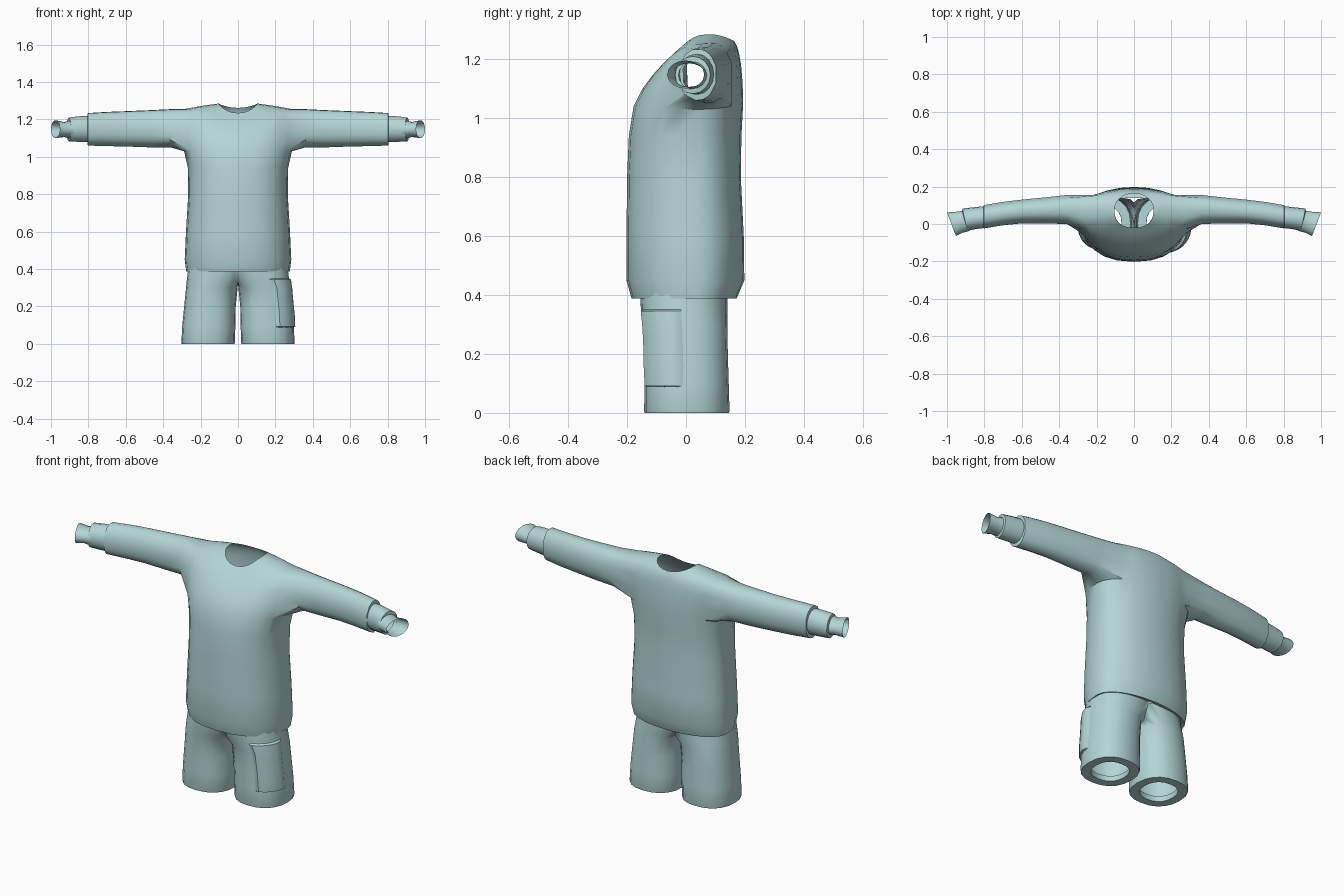
import bpy, bmesh, math

cube = bpy.data.objects.get("Cube")
if cube:
    bpy.data.objects.remove(cube)

cloth = bpy.data.materials.new("pale_teal_cloth")
cloth.use_nodes = True
colour = (0.46, 0.67, 0.67, 1)
cloth.diffuse_color = colour
cloth.node_tree.nodes["Principled BSDF"].inputs["Base Color"].default_value = colour


def power(v, e):
    return math.copysign(abs(v) ** e, v)


def loft(bm, rings, closed=True):
    """Skin consecutive rings of vertices with quads."""
    for low, high in zip(rings, rings[1:]):
        n = len(low)
        for i in range(n if closed else n - 1):
            j = (i + 1) % n
            bm.faces.new((low[i], low[j], high[j], high[i]))


def finish(bm, name, mirrored=True, angle=40):
    mesh = bpy.data.meshes.new(name)
    bm.to_mesh(mesh)
    bm.free()
    ob = bpy.data.objects.new(name, mesh)
    bpy.context.collection.objects.link(ob)
    mesh.materials.append(cloth)
    bpy.ops.object.select_all(action='DESELECT')
    bpy.context.view_layer.objects.active = ob
    ob.select_set(True)
    bpy.ops.object.shade_smooth_by_angle(angle=math.radians(angle))
    if mirrored:
        mod = ob.modifiers.new("mirror", 'MIRROR')
        mod.use_clip = True
        mod.merge_threshold = 0.002
    return ob


# Shirt body, left half: half width, side y, front y, back y, z at front, side, back
BODY = [
    (.25, .04, -.15, .14, .40, .40, .40),
    (.277, .04, -.185, .172, .388, .388, .388),
    (.285, .04, -.202, .198, .45, .45, .45),
    (.278, .04, -.202, .196, .6, .6, .6),
    (.266, .04, -.2, .186, .8, .8, .8),
    (.268, .045, -.194, .188, .94, .94, .94),
    (.288, .05, -.178, .194, 1.04, 1.03, 1.05),
    (.302, .06, -.148, .192, 1.1, 1.1, 1.12),
    (.304, .07, -.11, .187, 1.15, 1.19, 1.18),
    (.28, .08, -.075, .18, 1.188, 1.257, 1.22),
    (.19, .08, -.046, .173, 1.214, 1.273, 1.245),
    (.105, .075, -.02, .163, 1.235, 1.285, 1.262),
]
HALF = 12
ARM_COLS, ARM_ROWS = (4, 9), (6, 9)


def body_ring(bm, w, side, front, back, zf, zs, zb):
    ring = []
    for i in range(HALF + 1):
        a = math.pi * (i / HALF - 0.5)
        c, s = math.cos(a), math.sin(a)
        e = 2 / 2.35 if s < 0 else 2 / 2.1
        depth, z_end = (side - front, zf) if s < 0 else (back - side, zb)
        x = 0 if i in (0, HALF) else w * power(c, e)
        ring.append(bm.verts.new((x, side + depth * power(s, e),
                                  zs * c * c + z_end * s * s)))
    return ring


def arm_ring(bm, angles, x, y0, y1, z0, z1, slant=0):
    return [bm.verts.new((x + slant * math.cos(a),
                          (y0 + y1) / 2 + (y1 - y0) / 2 * math.cos(a),
                          (z0 + z1) / 2 + (z1 - z0) / 2 * math.sin(a))) for a in angles]


bm = bmesh.new()
rows = [body_ring(bm, *r) for r in BODY]
(c0, c1), (r0, r1) = ARM_COLS, ARM_ROWS
for r in range(len(rows) - 1):
    for c in range(HALF):
        if not (r0 <= r < r1 and c0 <= c < c1):
            bm.faces.new((rows[r][c], rows[r][c + 1], rows[r + 1][c + 1], rows[r + 1][c]))

# Sleeve grows out of the armhole: x, y range, z range
SLEEVE = [
    (.36, -.005, .16, 1.05, 1.257),
    (.46, 0, .148, 1.05, 1.252),
    (.6, 0, .134, 1.055, 1.246),
    (.7, -.01, .122, 1.057, 1.242),
    (.803, -.027, .105, 1.06, 1.236),
    (.806, -.012, .088, 1.085, 1.212),
]
hole = [rows[r0][c] for c in range(c0, c1)] + [rows[r][c1] for r in range(r0, r1)]
hole += [rows[r1][c] for c in range(c1, c0, -1)] + [rows[r][c0] for r in range(r1, r0, -1)]
angles = [math.atan2((v.co.z - 1.148) / .11, (v.co.y - .06) / .1) for v in hole]
loft(bm, [hole] + [arm_ring(bm, angles, *s) for s in SLEEVE])
finish(bm, "shirt")

# Ribbed cuff and the slanted under-sleeve end
round_angles = [2 * math.pi * i / 16 for i in range(16)]
CUFFS = {
    "cuffs": [(.79, -.02, .096, 1.08, 1.219), (.85, -.028, .09, 1.08, 1.217),
              (.905, -.037, .083, 1.083, 1.21, .012), (.907, -.025, .07, 1.1, 1.192, .012)],
    "under_sleeves": [(.89, -.037, .074, 1.095, 1.197, .012),
                      (.93, -.046, .066, 1.106, 1.186, .016),
                      (.976, -.064, .062, 1.1, 1.196, .024)],
}
for name, stations in CUFFS.items():
    bm = bmesh.new()
    loft(bm, [arm_ring(bm, round_angles, *s) for s in stations])
    finish(bm, name)

# Shorts leg: z, centre x, radius x, centre y, radius y
LEG = [
    (0, .16, .143, .003, .145),
    (.1, .156, .142, .002, .143),
    (.2, .15, .138, 0, .142),
    (.3, .14, .138, -.003, .143),
    (.33, .12, .155, -.006, .146),
    (.41, .085, .18, -.008, .148),
]
SIDES = 20


def leg_point(z, a, grow=0):
    """Point on the leg surface, pushed out by grow."""
    for lo, hi in zip(LEG, LEG[1:]):
        if z <= hi[0]:
            break
    t = (z - lo[0]) / (hi[0] - lo[0])
    cx, rx, cy, ry = (p + (q - p) * t for p, q in zip(lo[1:], hi[1:]))
    e = 2 / 2.3
    return (max(0, cx + (rx + grow) * power(math.cos(a), e)),
            cy + (ry + grow) * power(math.sin(a), e), z)


bm = bmesh.new()
turn = [2 * math.pi * i / SIDES for i in range(SIDES)]
rings = [[bm.verts.new(leg_point(z, a, g)) for a in turn]
         for z, g in [(.03, -.05), (0, -.05), (0, -.002), (.006, 0)] + [(p[0], 0) for p in LEG[1:]]]
loft(bm, rings)
# Open the centre where both legs join
inner = [f for f in bm.faces if all(v.co.x < .001 for v in f.verts)]
bmesh.ops.delete(bm, geom=inner, context='FACES')
finish(bm, "shorts")

# Cargo pocket wrapped around the left leg's outer front
bm = bmesh.new()
COLS = 8
LEVELS = [(.088, -.004), (.092, .01), (.15, .013), (.2, .013),
          (.25, .013), (.3, .014), (.345, .012), (.352, -.004)]
grid = []
for z, g in LEVELS:
    row = []
    for i in range(COLS + 1):
        a = math.radians(-76 + 75 * i / COLS)
        row.append(bm.verts.new(leg_point(z, a, -.004 if i in (0, COLS) else g)))
    grid.append(row)
loft(bm, grid, closed=False)
finish(bm, "cargo_pocket", mirrored=False)
